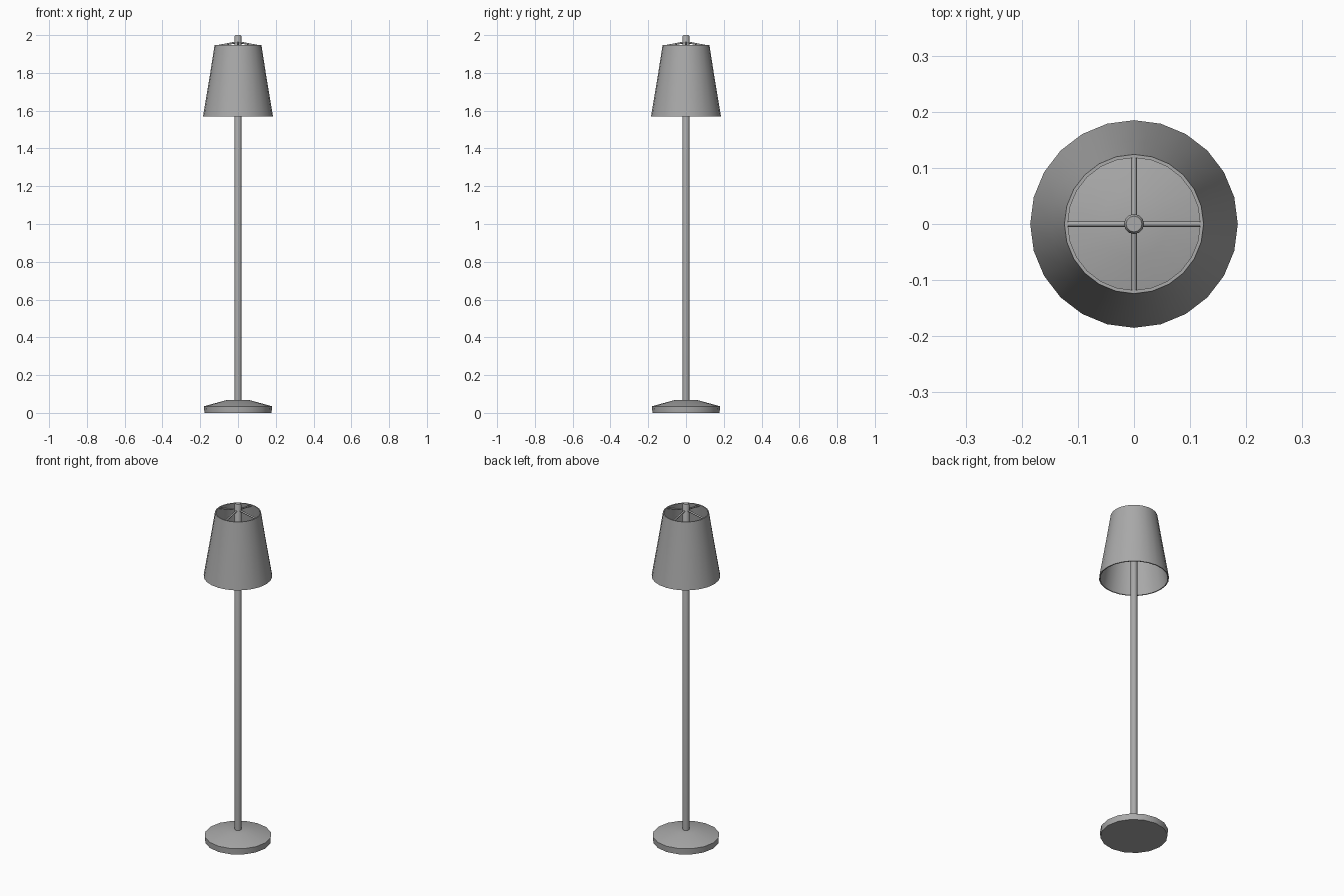
import bpy
import math
from mathutils import Vector

cube = bpy.data.objects.get("Cube")
if cube:
    bpy.data.objects.remove(cube, do_unlink=True)

grey = bpy.data.materials.new("plain grey")
grey.use_nodes = True
grey.diffuse_color = (0.4, 0.4, 0.4, 1)
grey.node_tree.nodes["Principled BSDF"].inputs["Base Color"].default_value = (0.4, 0.4, 0.4, 1)


def finish(obj, angle):
    obj.data.materials.append(grey)
    bpy.ops.object.select_all(action='DESELECT')
    obj.select_set(True)
    bpy.context.view_layer.objects.active = obj
    bpy.ops.object.shade_smooth_by_angle(angle=math.radians(angle))


def lathe(name, profile, sides, closed=False, angle=40):
    """Turn a (radius, height) profile about z; an open profile gets end caps."""
    verts = [(r * math.cos(math.tau * i / sides), r * math.sin(math.tau * i / sides), z)
             for r, z in profile for i in range(sides)]
    rows = len(profile)
    faces = []
    for j in range(rows if closed else rows - 1):
        a, b = j * sides, (j + 1) % rows * sides
        for i in range(sides):
            k = (i + 1) % sides
            faces.append((a + i, a + k, b + k, b + i))
    if not closed:
        faces.append(tuple(reversed(range(sides))))
        faces.append(tuple(range((rows - 1) * sides, rows * sides)))
    mesh = bpy.data.meshes.new(name)
    mesh.from_pydata(verts, [], faces)
    obj = bpy.data.objects.new(name, mesh)
    bpy.context.collection.objects.link(obj)
    finish(obj, angle)


def rod(name, start, end, radius):
    start, end = Vector(start), Vector(end)
    axis = end - start
    bpy.ops.mesh.primitive_cylinder_add(vertices=8, radius=radius, depth=axis.length,
                                        location=(start + end) / 2)
    obj = bpy.context.object
    obj.name = name
    obj.rotation_euler = axis.to_track_quat('Z', 'Y').to_euler()
    finish(obj, 50)


# Weighted foot with a sloping top
lathe("base", [(0.178, 0), (0.18, 0.035), (0.06, 0.068)], 16)

# Upright pole, ending in a finial above the shade
lathe("pole", [(0.018, 0.06), (0.018, 1.994), (0.014, 2.0)], 12)

# Thin, hollow, tapered shade
lathe("shade", [(0.185, 1.57), (0.147, 1.80), (0.124, 1.947),
                (0.118, 1.947), (0.141, 1.80), (0.179, 1.57)], 24, closed=True)

# Four spokes carrying the shade
for i, side in enumerate(("left", "back", "right", "front")):
    a = math.tau * i / 4
    rod(side + "_spoke", (0, 0, 1.963),
        (0.121 * math.cos(a), 0.121 * math.sin(a), 1.94), 0.005)
